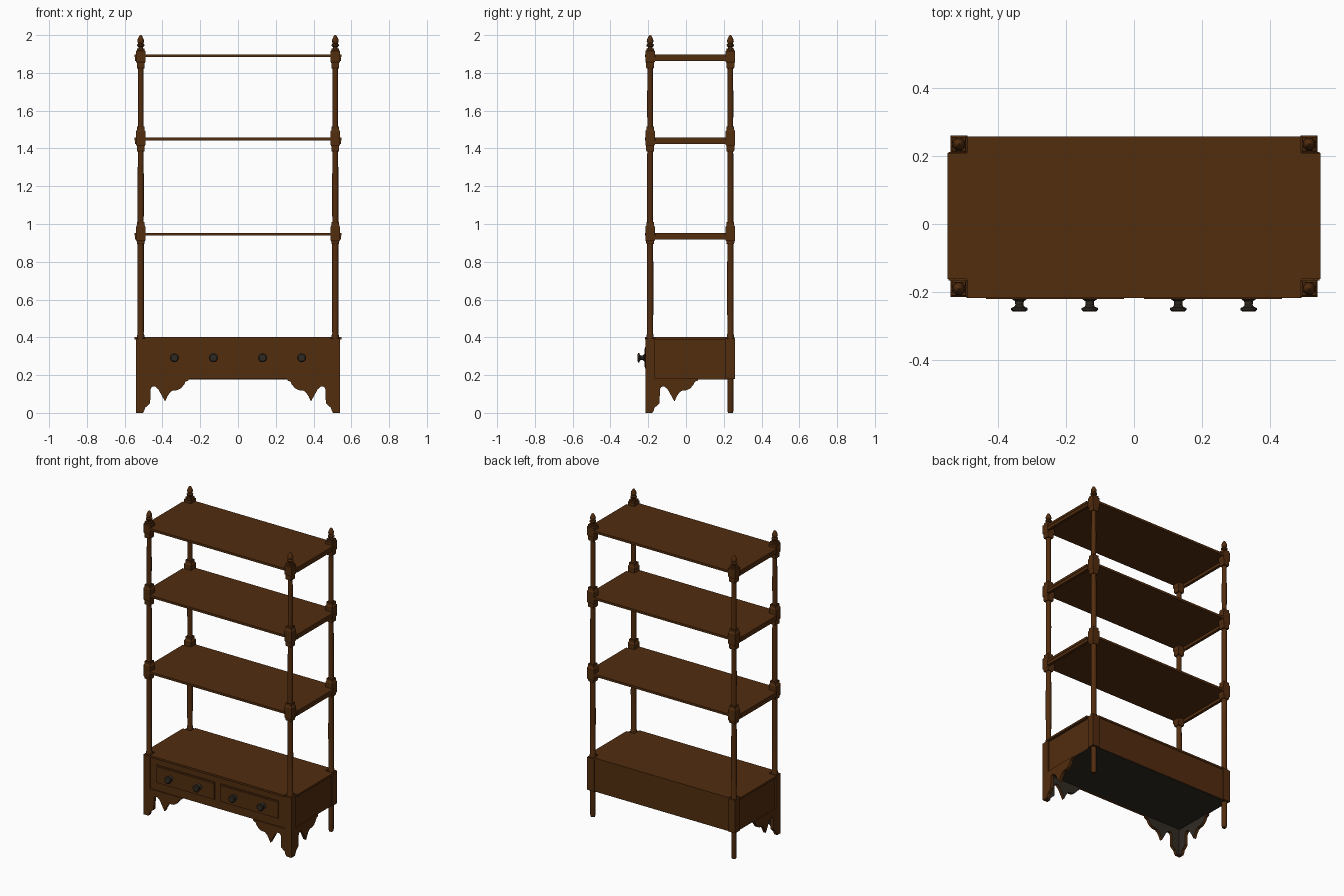
import bpy, bmesh, math
from mathutils import Matrix, Vector

if "Cube" in bpy.data.objects:
    bpy.data.objects.remove(bpy.data.objects["Cube"])


def material(name, rgb):
    m = bpy.data.materials.new(name)
    m.diffuse_color = (*rgb, 1)
    m.use_nodes = True
    m.node_tree.nodes["Principled BSDF"].inputs["Base Color"].default_value = m.diffuse_color
    return m


WOOD = material("brown wood", (0.085, 0.026, 0.0045))
DARK = material("dark wood", (0.030, 0.023, 0.016))


def finish(bm, name, mats, smooth=False):
    bmesh.ops.recalc_face_normals(bm, faces=bm.faces)
    me = bpy.data.meshes.new(name)
    bm.to_mesh(me)
    bm.free()
    ob = bpy.data.objects.new(name, me)
    bpy.context.collection.objects.link(ob)
    for m in mats:
        me.materials.append(m)
    if smooth:
        bpy.ops.object.select_all(action='DESELECT')
        ob.select_set(True)
        bpy.context.view_layer.objects.active = ob
        bpy.ops.object.shade_smooth_by_angle(angle=math.radians(35))
    return ob


def box(name, x0, x1, y0, y1, z0, z1, mat=WOOD):
    bm = bmesh.new()
    bmesh.ops.create_cube(bm, size=1)
    for v in bm.verts:
        v.co = Vector(((x0 + x1) / 2 + v.co.x * (x1 - x0),
                       (y0 + y1) / 2 + v.co.y * (y1 - y0),
                       (z0 + z1) / 2 + v.co.z * (z1 - z0)))
    return finish(bm, name, [mat])


def prism(name, pts, vec, mats, dark_dir=None):
    """Extrude an outline; faces pointing along dark_dir get the second material."""
    bm = bmesh.new()
    f = bm.faces.new([bm.verts.new(p) for p in pts])
    r = bmesh.ops.extrude_face_region(bm, geom=[f])
    bmesh.ops.translate(bm, vec=vec,
                        verts=[g for g in r["geom"] if isinstance(g, bmesh.types.BMVert)])
    bmesh.ops.recalc_face_normals(bm, faces=bm.faces)
    if dark_dir:
        for f in bm.faces:
            if f.normal.dot(Vector(dark_dir)) > 0.99 and len(f.verts) > 4:
                f.material_index = 1
    return finish(bm, name, mats)


def loft(name, rings, centre, sides, mat=WOOD, rot=None, smooth=True, phase=0.0):
    """Stack of (radius, height) rings around an axis, capped at both ends."""
    bm = bmesh.new()
    loops = [[bm.verts.new((r * math.cos(phase + math.tau * i / sides),
                            r * math.sin(phase + math.tau * i / sides), h))
              for i in range(sides)] for r, h in rings]
    for a, b in zip(loops, loops[1:]):
        for i in range(sides):
            j = (i + 1) % sides
            bm.faces.new((a[i], a[j], b[j], b[i]))
    bm.faces.new(loops[0])
    bm.faces.new(loops[-1])
    if rot:
        bm.transform(rot)
    bm.transform(Matrix.Translation(centre))
    return finish(bm, name, [mat], smooth)


PX, YF, YB = 0.515, -0.19, 0.235     # post centres
SHELVES = (0.95, 1.455, 1.895)       # shelf top heights


def notched_board(name, z0, z1):
    # board with its four corners cut out around the posts
    xi, xo, y0, y1, y2, y3 = 0.492, 0.549, -0.217, -0.162, 0.209, 0.257
    right = [(xi, y0), (xi, y1), (xo, y1), (xo, y2), (xi, y2), (xi, y3)]
    left = [(-x, y) for x, y in reversed(right)]
    prism(name, [(x, y, z0) for x, y in right + left], (0, 0, z1 - z0), [WOOD])


# shelves with deeper side rails
for n, z in enumerate(SHELVES):
    notched_board(f"shelf_{n + 1}", z - 0.012, z + 0.003)
    for s in (-1, 1):
        x0, x1 = sorted((s * 0.528, s * 0.546))
        box(f"shelf_side_rail_{n + 1}", x0, x1, -0.166, 0.212, z - 0.031, z - 0.012)

# drawer case
box("case_body", -0.532, 0.532, -0.210, 0.253, 0.180, 0.388)
notched_board("case_top", 0.388, 0.401)
box("case_bottom", -0.53, 0.53, -0.19, 0.25, 0.176, 0.181, DARK)

# corner posts, square blocks and finials
for sx in (-1, 1):
    for py, tag in ((YF, "front"), (YB, "back")):
        c = (sx * PX, py, 0)
        x = sx * PX
        box(f"{tag}_case_corner", x - 0.025, x + 0.025, py - 0.025, py + 0.025, 0.179, 0.395)
        loft(f"{tag}_post",
             [(0.019, 0.39), (0.019, 0.41), (0.016, 0.42), (0.0175, 0.66), (0.016, 0.90),
              (0.016, 1.03), (0.0165, 1.21), (0.015, 1.39), (0.015, 1.52),
              (0.0155, 1.67), (0.014, 1.83)], c, 20)
        for z in SHELVES:
            k = math.sqrt(2)
            up = 0.035 if z > 1.8 else 0.06
            low = 0.05 if z < 1 else 0.065
            loft(f"{tag}_post_block",
                 [(0.019 * k, z - low - 0.006), (0.021 * k, z - low),
                  (0.021 * k, z - 0.042), (0.025 * k, z - 0.036),
                  (0.025 * k, z + up * 0.6), (0.020 * k, z + up * 0.72),
                  (0.020 * k, z + up)], c, 4, smooth=False, phase=math.pi / 4)
        loft(f"{tag}_finial",
             [(0.013, 1.925), (0.012, 1.936), (0.019, 1.942), (0.020, 1.949),
              (0.013, 1.956), (0.016, 1.961), (0.018, 1.968), (0.016, 1.978),
              (0.011, 1.988), (0.008, 1.995), (0.002, 2.0)], c, 20)
    # turned back leg
    loft("back_leg", [(0.013, 0), (0.016, 0.012), (0.016, 0.18)], (sx * PX, YB, 0), 20)

# scalloped bracket feet: (distance from corner, height)
FOOT = [(0, 0.181), (0, 0.0), (0.036, 0.0), (0.044, 0.012), (0.048, 0.028), (0.060, 0.036),
        (0.075, 0.052), (0.077, 0.125), (0.084, 0.138), (0.100, 0.140), (0.118, 0.125),
        (0.132, 0.100), (0.143, 0.080), (0.154, 0.060), (0.165, 0.085), (0.178, 0.106),
        (0.195, 0.119), (0.218, 0.120), (0.238, 0.130), (0.255, 0.150), (0.262, 0.165),
        (0.278, 0.171), (0.280, 0.181)]
T = 0.02
for s in (-1, 1):
    prism("front_foot_bracket", [(s * (0.54 - u), -0.215, z) for u, z in FOOT],
          (0, T, 0), [WOOD, DARK], (0, 1, 0))
    prism("side_foot_bracket", [(s * 0.54, -0.215 + max(u, T), z) for u, z in FOOT],
          (-s * T, 0, 0), [WOOD, DARK], (-s, 0, 0))

# drawer fronts with a bevelled border, and knobs
for s in (-1, 1):
    x0, x1 = sorted((s * 0.022, s * 0.443))
    box("drawer_front", x0, x1, -0.2175, -0.205, 0.235, 0.350)
    box("drawer_panel", x0 + 0.008, x1 - 0.008, -0.220, -0.21, 0.243, 0.342)
    for kx in (0.130, 0.337):
        loft("drawer_knob",
             [(0.021, 0.217), (0.021, 0.222), (0.013, 0.227), (0.012, 0.238),
              (0.016, 0.244), (0.024, 0.247), (0.024, 0.253), (0.018, 0.258)],
             (s * kx, 0, 0.292), 20, DARK, Matrix.Rotation(math.pi / 2, 4, 'X'))
